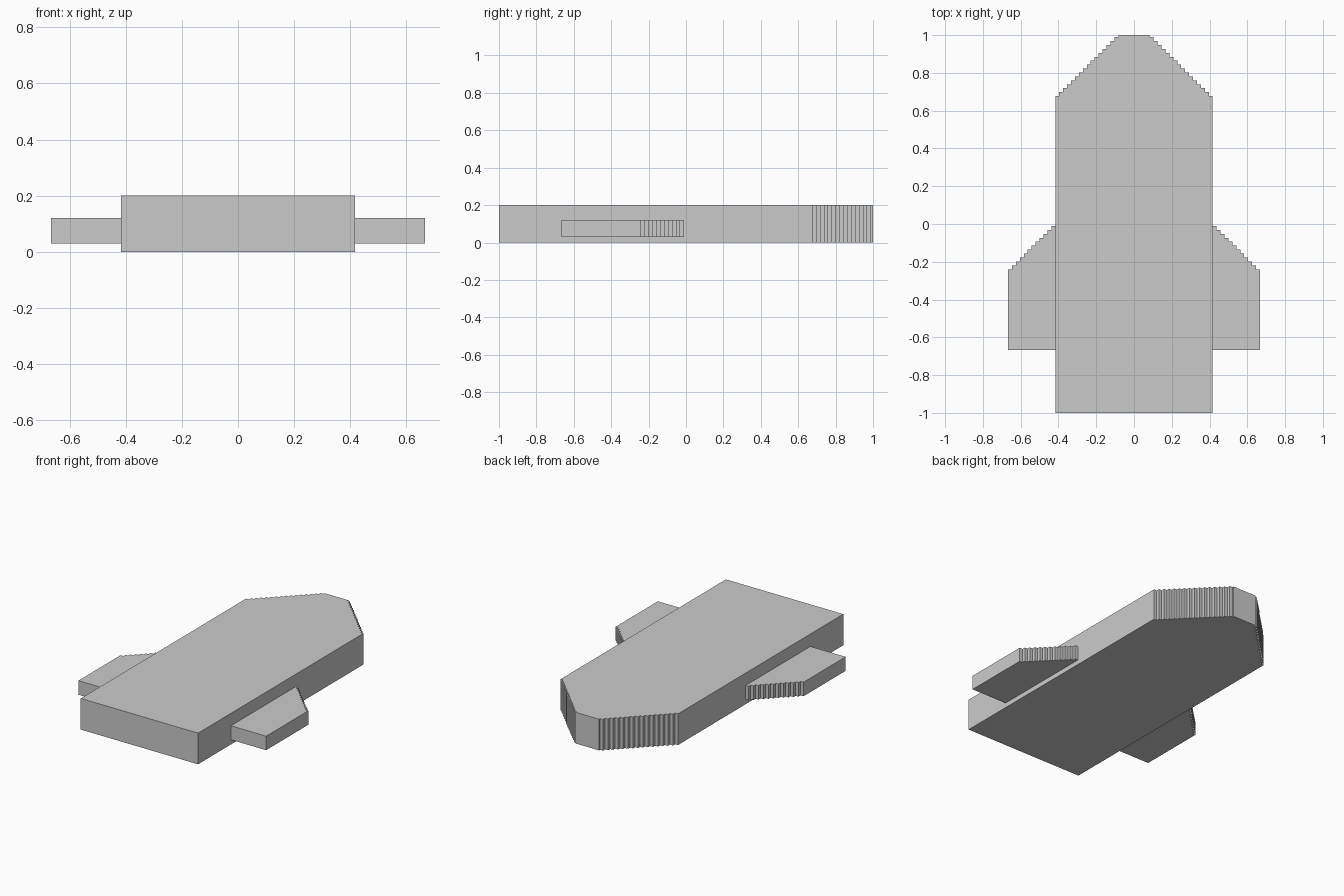
import bpy, bmesh

if "Cube" in bpy.data.objects:
    bpy.data.objects.remove(bpy.data.objects["Cube"])

U = 1 / 48  # stair-step unit


def stairs(x0, y0, count, dy):
    """Points of a staircase walking outwards in x, one unit per step."""
    pts = []
    for k in range(count):
        y = y0 + k * dy
        pts += [((x0 + k) * U, y * U), ((x0 + k + 1) * U, y * U)]
    return pts


def extrude_profile(name, pts, z0, z1):
    mesh = bpy.data.meshes.new(name)
    bm = bmesh.new()
    face = bm.faces.new([bm.verts.new((x, y, z0)) for x, y in pts])
    top = bmesh.ops.extrude_face_region(bm, geom=[face])
    verts = [g for g in top["geom"] if isinstance(g, bmesh.types.BMVert)]
    bmesh.ops.translate(bm, verts=verts, vec=(0, 0, z1 - z0))
    bmesh.ops.recalc_face_normals(bm, faces=bm.faces)
    bm.to_mesh(mesh)
    bm.free()
    obj = bpy.data.objects.new(name, mesh)
    bpy.context.collection.objects.link(obj)
    return obj


# Main slab with a stepped, tapering nose
half = [(4 * U, 1.0)] + stairs(4, 47.5, 16, -1) + [(20 * U, -1.0)]
extrude_profile("body", half + [(-x, y) for x, y in reversed(half)], 0.0, 0.2)

# Side wings with stepped leading edges
wing = stairs(20, -0.5, 12, -1) + [(32 * U, -32 * U), (20 * U, -32 * U)]
for name, side in (("right_wing", 1), ("left_wing", -1)):
    extrude_profile(name, [(side * x, y) for x, y in wing], 0.03, 0.12)
